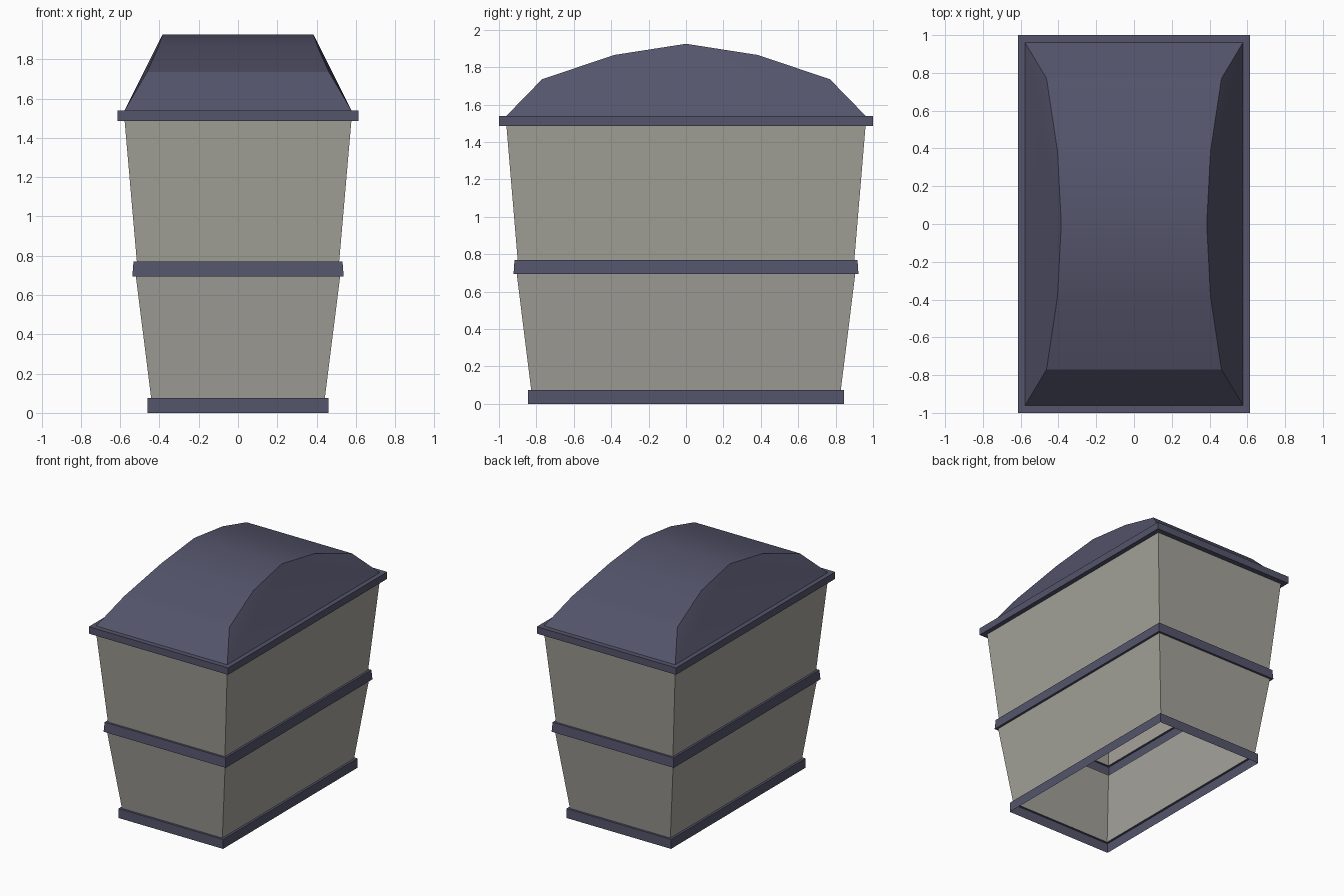
import bpy, math

if "Cube" in bpy.data.objects:
    bpy.data.objects.remove(bpy.data.objects["Cube"])


def material(name, rgb):
    m = bpy.data.materials.new(name)
    m.diffuse_color = (*rgb, 1)
    m.use_nodes = True
    m.node_tree.nodes["Principled BSDF"].inputs["Base Color"].default_value = m.diffuse_color
    return m


STONE = material("warm_grey", (0.37, 0.36, 0.32))
TRIM = material("slate_blue", (0.09, 0.09, 0.15))


def make(name, verts, faces, mat):
    me = bpy.data.meshes.new(name)
    me.from_pydata(verts, [], faces)
    me.materials.append(mat)
    ob = bpy.data.objects.new(name, me)
    bpy.context.collection.objects.link(ob)
    return ob


def loft(name, rings, mat):
    """Open shell through stacked rectangles given as (half x, half y, z)."""
    verts, faces = [], []
    for x, y, z in rings:
        verts += [(-x, -y, z), (x, -y, z), (x, y, z), (-x, y, z)]
    for r in range(len(rings) - 1):
        for i in range(4):
            a, b = 4 * r + i, 4 * r + (i + 1) % 4
            faces.append((a, b, b + 4, a + 4))
    return make(name, verts, faces, mat)


# Hollow tapering walls
loft("lower_wall", [(0.442, 0.828, 0.075), (0.52, 0.905, 0.695)], STONE)
loft("upper_wall", [(0.515, 0.90, 0.77), (0.577, 0.96, 1.485)], STONE)

# Trim bands, open on the inside
loft("base_band", [(0.46, 0.845, 0), (0.46, 0.845, 0.075), (0.442, 0.828, 0.075)], TRIM)
loft("middle_band", [(0.52, 0.905, 0.695), (0.538, 0.922, 0.695),
                     (0.532, 0.917, 0.77), (0.515, 0.90, 0.77)], TRIM)
loft("top_rim", [(0.577, 0.96, 1.485), (0.613, 1.0, 1.485),
                 (0.613, 1.0, 1.54), (0.577, 0.96, 1.54)], TRIM)

# Arched roof: arc along y, narrowing towards the top
half = [(0.577, 0.96, 1.54), (0.463, 0.77, 1.735), (0.405, 0.385, 1.865)]
arc = [(x, -y, z) for x, y, z in half] + [(0.385, 0, 1.925)] + half[::-1]
n = len(arc)
verts = arc + [(-x, y, z) for x, y, z in arc]
faces = [(i, i + 1, i + 1 + n, i + n) for i in range(n - 1)]
for t in [(0, 6, 3), (0, 3, 2), (0, 2, 1), (6, 4, 3), (6, 5, 4)]:
    # right and left gable ends
    a, b, c = t
    faces.append((a, b, c))
    faces.append((c + n, b + n, a + n))
# keep arc and gable faces consistently outward
faces = [f[::-1] if len(f) == 4 else f for f in faces]
roof = make("arched_roof", verts, faces, TRIM)
import bmesh
bm = bmesh.new()
bm.from_mesh(roof.data)
bmesh.ops.recalc_face_normals(bm, faces=bm.faces)
bm.normal_update()
if sum(f.normal.z for f in bm.faces) < 0:
    bmesh.ops.reverse_faces(bm, faces=bm.faces)
bm.to_mesh(roof.data)
bm.free()
bpy.context.view_layer.objects.active = roof
roof.select_set(True)
bpy.ops.object.shade_smooth_by_angle(angle=math.radians(22))
